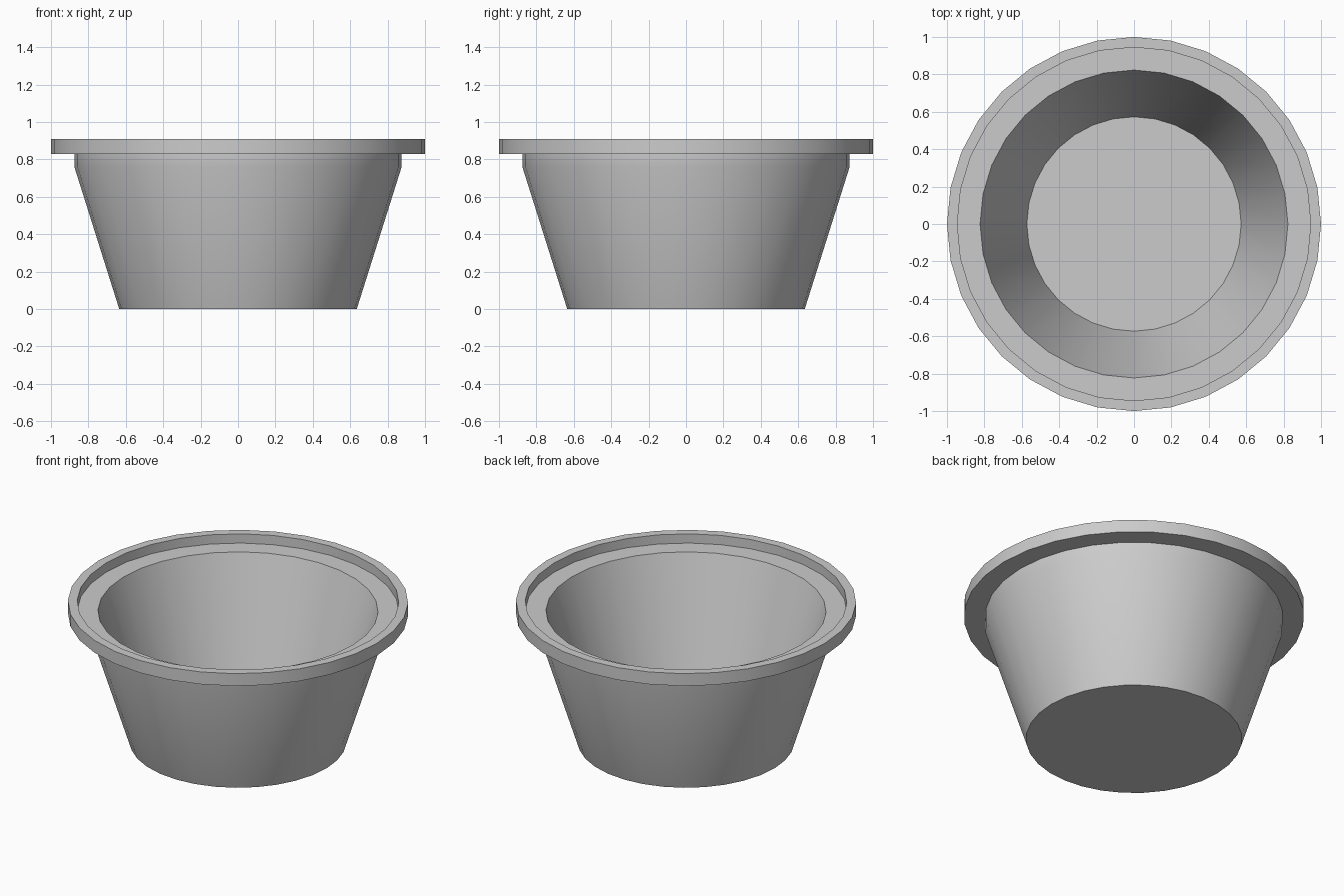
import bpy, bmesh, math

if "Cube" in bpy.data.objects:
    bpy.data.objects.remove(bpy.data.objects["Cube"])

SIDES = 32

# Half cross-section (radius, height), from outer base to inner floor
profile = [
    (0.635, 0.0),    # base edge
    (0.875, 0.76),   # top of tapered wall
    (0.875, 0.83),   # straight collar under rim
    (1.0, 0.83),     # rim underside
    (1.0, 0.91),     # rim outer top
    (0.945, 0.91),   # rim inner top
    (0.945, 0.85),   # lid ledge, outer
    (0.823, 0.85),   # lid ledge, inner
    (0.573, 0.06),   # inner floor edge
]

bm = bmesh.new()
rings = []
for r, z in profile:
    rings.append([bm.verts.new((r * math.cos(2 * math.pi * i / SIDES),
                                r * math.sin(2 * math.pi * i / SIDES), z))
                  for i in range(SIDES)])

# Walls, rim and ledge
for low, high in zip(rings, rings[1:]):
    for i in range(SIDES):
        j = (i + 1) % SIDES
        bm.faces.new((low[i], low[j], high[j], high[i]))

# Underside and inner floor
bm.faces.new(rings[0][::-1])
bm.faces.new(rings[-1])
bmesh.ops.recalc_face_normals(bm, faces=bm.faces)

mesh = bpy.data.meshes.new("plant_pot")
bm.to_mesh(mesh)
bm.free()
pot = bpy.data.objects.new("plant_pot", mesh)
bpy.context.collection.objects.link(pot)

# Smooth round walls, crisp rim edges
bpy.context.view_layer.objects.active = pot
pot.select_set(True)
bpy.ops.object.shade_smooth_by_angle(angle=math.radians(30))
